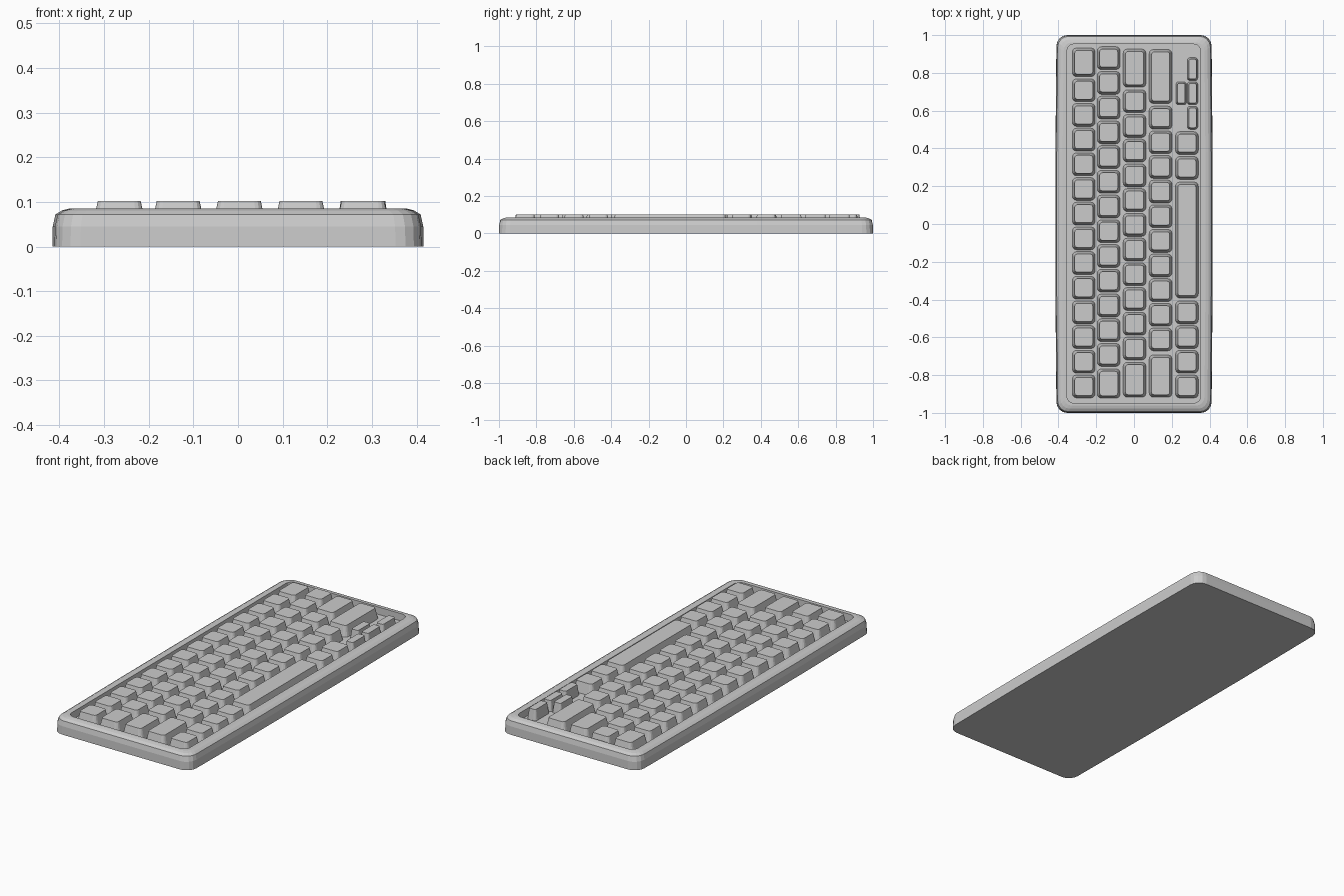
import bpy, bmesh, math

if "Cube" in bpy.data.objects:
    bpy.data.objects.remove(bpy.data.objects["Cube"])

FLOOR, TOP = 0.045, 0.102


def ring(bm, x0, x1, y0, y1, r, z, seg, bulge=None):
    """Rounded rectangle of vertices, optionally with bowed long sides."""
    pts = []
    corners = [(x1 - r, y1 - r, 0), (x0 + r, y1 - r, 90),
               (x0 + r, y0 + r, 180), (x1 - r, y0 + r, 270)]
    for k, (cx, cy, a0) in enumerate(corners):
        for i in range(seg + 1):
            a = math.radians(a0 + 90 * i / seg)
            pts.append((cx + r * math.cos(a), cy + r * math.sin(a)))
        if bulge is not None and k == 1:
            pts += [(x0 - bulge, 0.38), (x0 - bulge, -0.38)]
        if bulge is not None and k == 3:
            pts += [(x1 + bulge, -0.38), (x1 + bulge, 0.38)]
    return [bm.verts.new((x, y, z)) for x, y in pts]


def loft(bm, rings):
    """Skin consecutive rings and cap both ends."""
    for a, b in zip(rings, rings[1:]):
        n = len(a)
        for i in range(n):
            j = (i + 1) % n
            bm.faces.new((a[i], a[j], b[j], b[i]))
    bm.faces.new(rings[0][::-1])
    bm.faces.new(rings[-1])


def finish(bm, name):
    bmesh.ops.recalc_face_normals(bm, faces=bm.faces)
    me = bpy.data.meshes.new(name)
    bm.to_mesh(me)
    bm.free()
    ob = bpy.data.objects.new(name, me)
    bpy.context.collection.objects.link(ob)
    return ob


def key(name, x0, x1, y0, y1, inset=0.0125):
    bm = bmesh.new()
    r = 0.022 if x1 - x0 > 0.08 else 0.014
    loft(bm, [ring(bm, x0, x1, y0, y1, r, FLOOR, 3),
              ring(bm, x0 + inset, x1 - inset, y0 + inset, y1 - inset,
                   r * 0.65, TOP, 3)])
    return finish(bm, name)


# Case: bowed sides, rounded shoulder, sunken key tray
bm = bmesh.new()
rings = []
for inset, z, r in [(0, 0, 0.058), (0.001, 0.045, 0.058),
                    (0.007, 0.072, 0.056), (0.022, 0.081, 0.05),
                    (0.038, 0.085, 0.046)]:
    rings.append(ring(bm, -0.411 + inset, 0.411 - inset, -1 + inset, 1 - inset,
                      r, z, 4, 0.005))
for z in (0.085, FLOOR):
    rings.append(ring(bm, -0.355, 0.352, -0.948, 0.952, 0.035, z, 4, 0))
loft(bm, rings)
finish(bm, "case")

# Regular key columns: centre x, first y, last y, count, extra wide keys (y0, y1)
W = 0.0605
columns = [
    (-0.266, 0.708, -0.860, 13, [(0.780, 0.932)]),
    (-0.134, 0.878, -0.693, 13, [(-0.922, -0.767)]),
    (0.003, 0.650, -0.659, 11, [(0.724, 0.926), (-0.917, -0.732)]),
    (0.141, 0.563, -0.611, 10, [(0.638, 0.924), (-0.917, -0.693)]),
    (0.280, 0.428, 0.297, 2, [(-0.392, 0.222)]),
    (0.280, -0.468, -0.860, 4, []),
]
for c, (cx, ya, yb, n, wide) in enumerate(columns):
    for i in range(n):
        y = ya + (yb - ya) * i / (n - 1)
        key(f"key_{c}_{i}", cx - W, cx + W, y - W, y + W)
    for i, (y0, y1) in enumerate(wide):
        key("space_bar" if c == 4 else f"wide_key_{c}_{i}",
            cx - W, cx + W, y0, y1)

# Narrow arrow keys
for i, (cx, cy) in enumerate([(0.310, 0.820), (0.250, 0.692),
                              (0.310, 0.692), (0.310, 0.562)]):
    key(f"arrow_key_{i}", cx - 0.028, cx + 0.028, cy - W, cy + W, 0.008)
